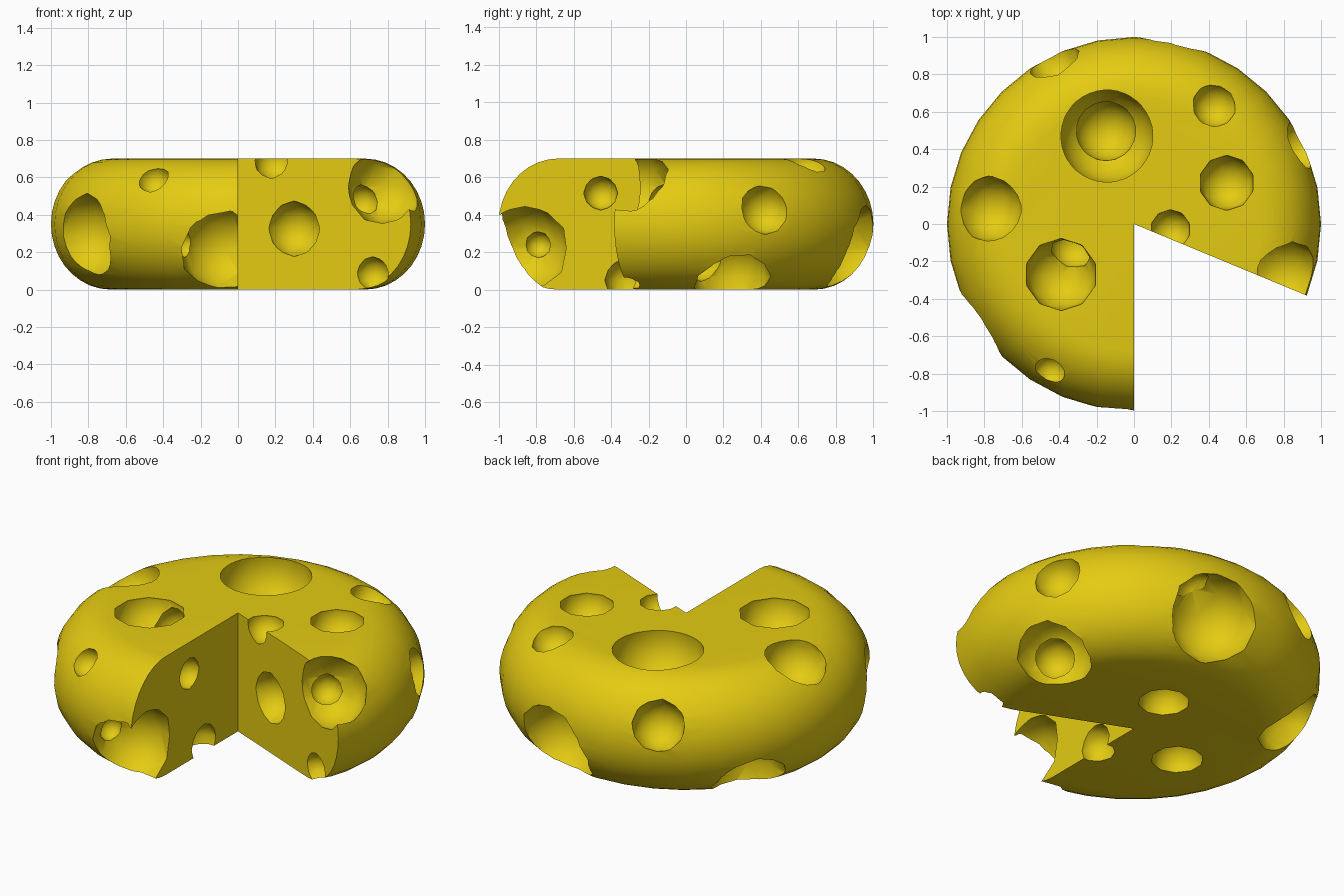
import bpy, bmesh, math
from mathutils import Vector

if "Cube" in bpy.data.objects:
    bpy.data.objects.remove(bpy.data.objects["Cube"])

yellow = bpy.data.materials.new("cheese_yellow")
yellow.diffuse_color = (0.78, 0.60, 0.006, 1)
yellow.use_nodes = True
yellow.node_tree.nodes["Principled BSDF"].inputs["Base Color"].default_value = yellow.diffuse_color


def make_object(name, bm):
    mesh = bpy.data.meshes.new(name)
    bmesh.ops.recalc_face_normals(bm, faces=bm.faces)
    for f in bm.faces:
        f.smooth = True
    bm.to_mesh(mesh)
    bm.free()
    mesh.materials.append(yellow)
    obj = bpy.data.objects.new(name, mesh)
    bpy.context.collection.objects.link(obj)
    return obj


# Wheel with a fully rounded rim and a 67.5 degree wedge missing
STEPS, ARC, R, FLAT = 26, 18, 0.35, 0.68
bm = bmesh.new()
rows = []
for i in range(STEPS + 1):
    a = math.radians(-22.5 + 11.25 * i)
    row = []
    for j in range(ARC + 1):
        t = math.pi * (j / ARC - 0.5)
        r = FLAT + (1 - FLAT) * math.cos(t)
        row.append(bm.verts.new((r * math.cos(a), r * math.sin(a), R + R * math.sin(t))))
    rows.append(row)
bottom = bm.verts.new((0, 0, 0))
top = bm.verts.new((0, 0, 2 * R))
for p, q in zip(rows, rows[1:]):
    for j in range(ARC):
        bm.faces.new((p[j], q[j], q[j + 1], p[j + 1]))
bm.faces.new([top] + [r[-1] for r in rows])
bm.faces.new([bottom] + [r[0] for r in rows])
for r in (rows[0], rows[-1]):
    bm.faces.new([bottom] + r + [top])
cheese = make_object("cheese_wheel", bm)

# Holes: x, y, z, radius
holes = [
    # top
    (-0.145, 0.47, 0.66, 0.248), (-0.15, 0.50, 0.44, 0.16),
    (0.43, 0.635, 0.68, 0.118), (0.495, 0.22, 0.69, 0.147),
    (0.195, -0.03, 0.69, 0.107),
    (-0.39, -0.27, 0.69, 0.192), (-0.325, -0.12, 0.56, 0.12),
    (-0.77, 0.08, 0.65, 0.178),
    # slanted cut face
    (0.79, -0.275, 0.55, 0.207), (0.66, -0.12, 0.47, 0.09),
    (0.30, -0.125, 0.325, 0.147), (0.72, -0.30, 0.085, 0.09),
    # straight cut face
    (-0.07, -0.86, 0.22, 0.24), (-0.28, -0.788, 0.24, 0.07),
    (-0.005, -0.455, 0.515, 0.09), (-0.005, -0.32, 0.05, 0.112),
    # rim
    (-0.45, -0.785, 0.59, 0.085), (-0.82, -0.53, 0.285, 0.23),
    (-0.43, 0.873, 0.48, 0.145), (0.89, 0.42, 0.43, 0.135),
    (0.205, 0.895, 0.215, 0.25), (0.27, 0.85, 0.37, 0.11),
    # underside
    (0.75, 0.24, 0.07, 0.21), (0.62, 0.08, 0.165, 0.12),
    (-0.73, 0.46, 0.09, 0.21),
    (0.06, 0.32, 0.01, 0.138), (-0.39, -0.105, 0.01, 0.14),
]
bpy.context.view_layer.objects.active = cheese
cheese.select_set(True)
for n, (x, y, z, r) in enumerate(holes):
    bm = bmesh.new()
    # the two widest top holes are rounder than the rest
    bmesh.ops.create_icosphere(bm, subdivisions=3 if n < 2 else 2, radius=r * 1.015)
    bmesh.ops.translate(bm, vec=Vector((x, y, z)), verts=bm.verts)
    cutter = make_object(f"hole_cutter_{n}", bm)
    cutter.hide_render = True
    mod = cheese.modifiers.new("hole", "BOOLEAN")
    mod.operation = "DIFFERENCE"
    mod.solver = "EXACT"
    mod.object = cutter
    bpy.ops.object.modifier_apply(modifier=mod.name)
    bpy.data.objects.remove(cutter)

bpy.ops.object.shade_smooth_by_angle(angle=math.radians(30))
